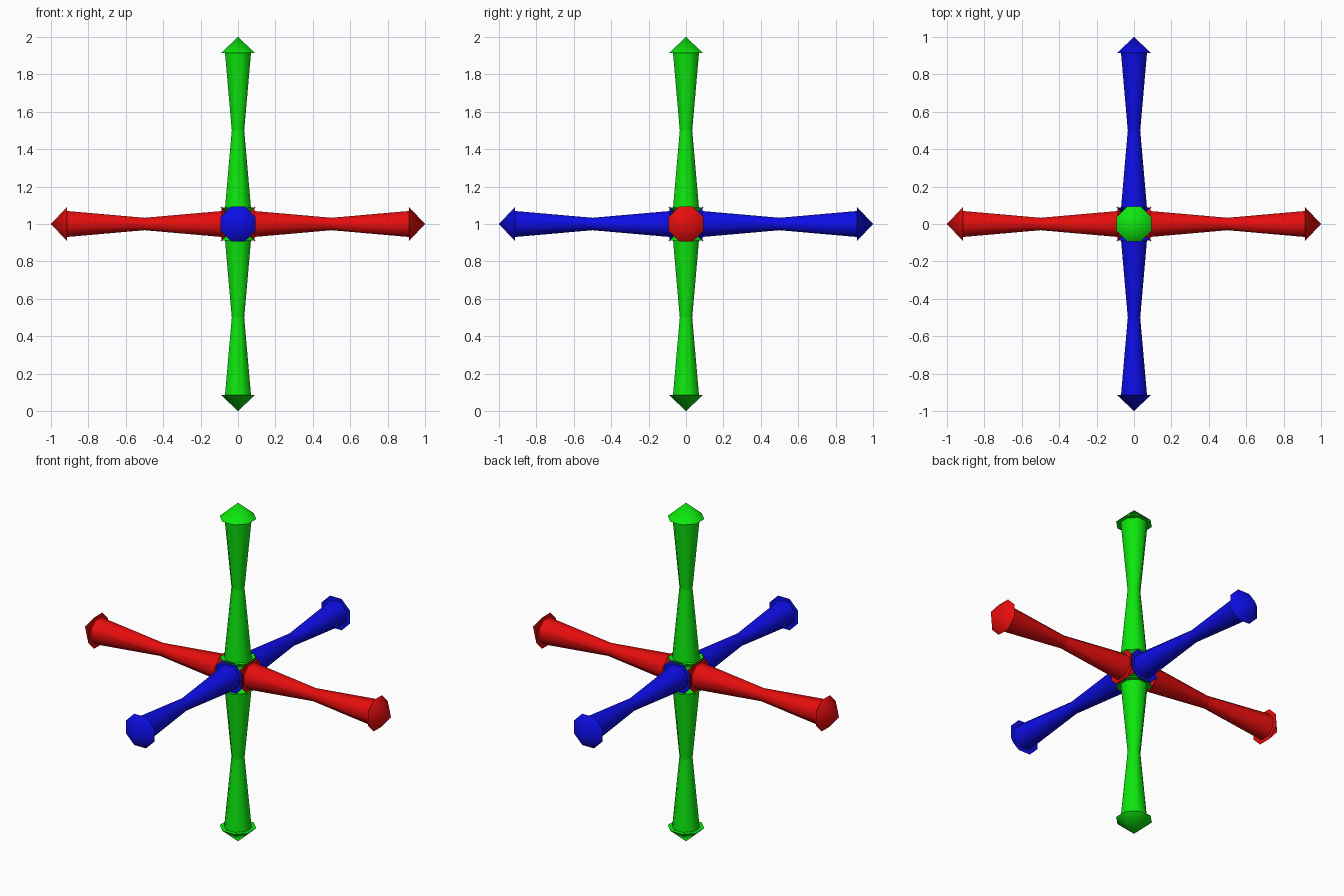
import bpy, bmesh, math
from mathutils import Vector

if "Cube" in bpy.data.objects:
    bpy.data.objects.remove(bpy.data.objects["Cube"])

SIDES = 8
# (distance from centre, corner radius): a double-ended arrow with a pinched waist
PROFILE = [(0.0, 0.0), (0.087, 0.1), (0.087, 0.075), (0.5, 0.036),
           (0.913, 0.075), (0.913, 0.1), (1.0, 0.0)]
CENTRE = Vector((0, 0, 1))


def material(name, rgb):
    m = bpy.data.materials.new(name)
    m.diffuse_color = (*rgb, 1)
    m.use_nodes = True
    m.node_tree.nodes["Principled BSDF"].inputs["Base Color"].default_value = m.diffuse_color
    return m


def double_arrow(name, direction, mat):
    """Eight-sided arrow running from the centre outward along direction."""
    bm = bmesh.new()
    rings = []
    for z, r in PROFILE:
        if r == 0:
            rings.append([bm.verts.new((0, 0, z))] * SIDES)
        else:
            angles = [(i + 0.5) * math.tau / SIDES for i in range(SIDES)]
            rings.append([bm.verts.new((r * math.cos(a), r * math.sin(a), z)) for a in angles])
    for a, b in zip(rings, rings[1:]):
        for i in range(SIDES):
            j = (i + 1) % SIDES
            bm.faces.new(list(dict.fromkeys((a[i], a[j], b[j], b[i]))))
    bmesh.ops.recalc_face_normals(bm, faces=bm.faces)
    # Round shading along the sides, crisp creases at every ring
    for f in bm.faces:
        f.smooth = True
    for e in bm.edges:
        e.smooth = abs(e.verts[0].co.z - e.verts[1].co.z) > 1e-5
    # Turn onto the axis and move to the hub
    turn = Vector((0, 0, 1)).rotation_difference(Vector(direction)).to_matrix()
    for v in bm.verts:
        v.co = turn @ v.co + CENTRE
    me = bpy.data.meshes.new(name)
    bm.to_mesh(me)
    bm.free()
    me.materials.append(mat)
    bpy.context.collection.objects.link(bpy.data.objects.new(name, me))


red = material("red", (0.8, 0.004, 0.004))
green = material("green", (0.004, 0.8, 0.004))
blue = material("blue", (0.004, 0.004, 0.8))

# One pair of arrows per axis
for s, side in ((1, "positive"), (-1, "negative")):
    double_arrow(f"red_arrow_{side}", (s, 0, 0), red)
    double_arrow(f"blue_arrow_{side}", (0, s, 0), blue)
    double_arrow(f"green_arrow_{side}", (0, 0, s), green)
